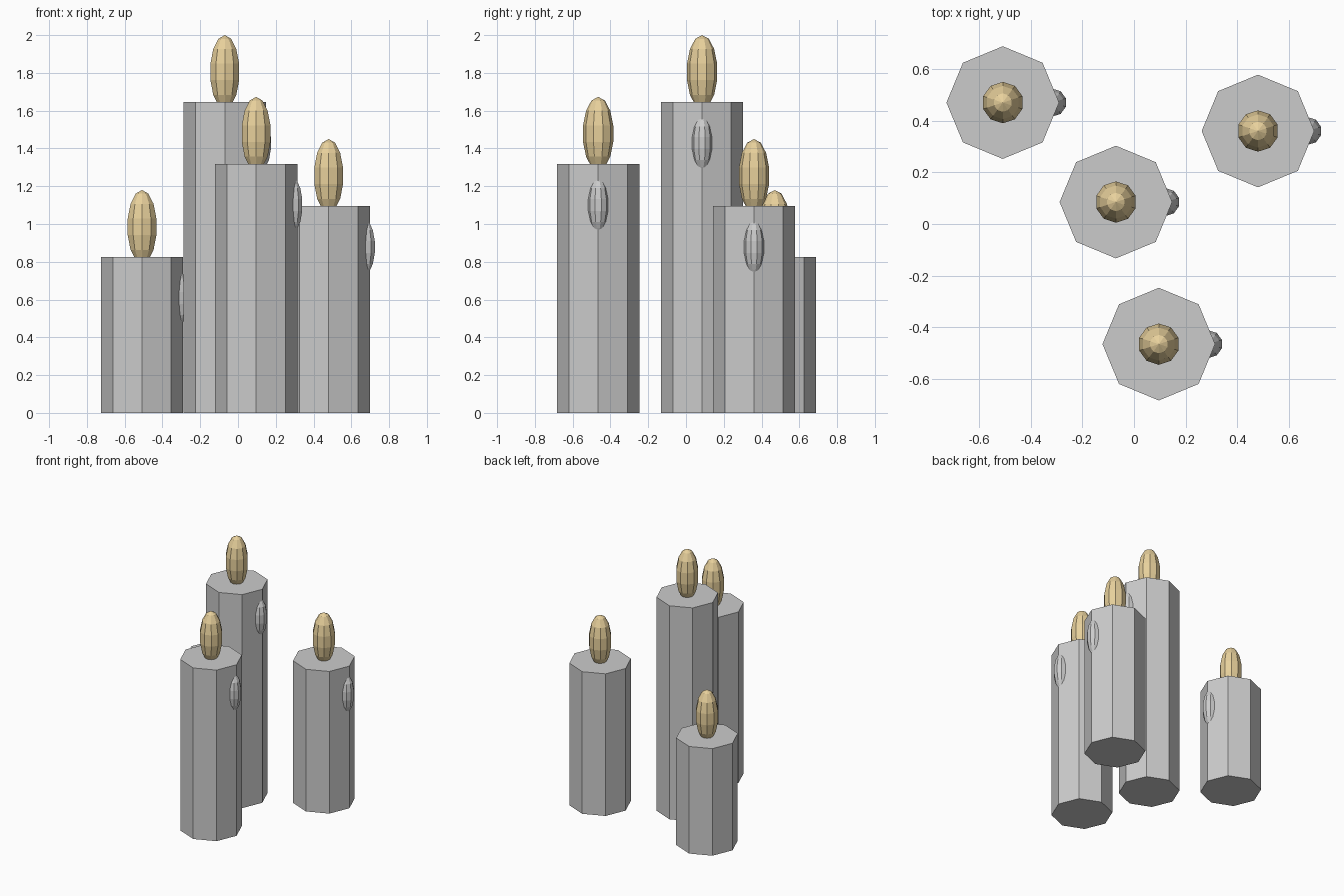
import bpy

if "Cube" in bpy.data.objects:
    bpy.data.objects.remove(bpy.data.objects["Cube"])

flame_mat = bpy.data.materials.new("flame_gold")
flame_mat.diffuse_color = (0.80, 0.63, 0.33, 1)
flame_mat.use_nodes = True
flame_mat.node_tree.nodes["Principled BSDF"].inputs["Base Color"].default_value = flame_mat.diffuse_color


def ellipsoid(name, center, radius, half_height):
    # low-poly stretched ball
    bpy.ops.mesh.primitive_uv_sphere_add(segments=10, ring_count=7, radius=1, location=center)
    ob = bpy.context.object
    ob.name = name
    ob.scale = (radius, radius, half_height)
    bpy.ops.object.transform_apply(location=False, rotation=False, scale=True)
    return ob


def candle(label, x, y, height):
    # octagonal wax body standing on the ground
    bpy.ops.mesh.primitive_cylinder_add(vertices=8, radius=0.218, depth=height,
                                        location=(x, y, height / 2))
    bpy.context.object.name = f"{label}_candle_body"
    # flame sunk slightly into the top
    flame = ellipsoid(f"{label}_candle_flame", (x, y, height + 0.16), 0.082, 0.195)
    flame.data.materials.append(flame_mat)
    # wax drip on the right side
    ellipsoid(f"{label}_candle_wax_drip", (x + 0.193, y, height - 0.217), 0.055, 0.143)


for label, x, y, height in [
    ("short", -0.508, 0.47, 0.825),
    ("medium", 0.48, 0.36, 1.095),
    ("tall", -0.07, 0.085, 1.645),
    ("front", 0.096, -0.465, 1.318),
]:
    candle(label, x, y, height)
